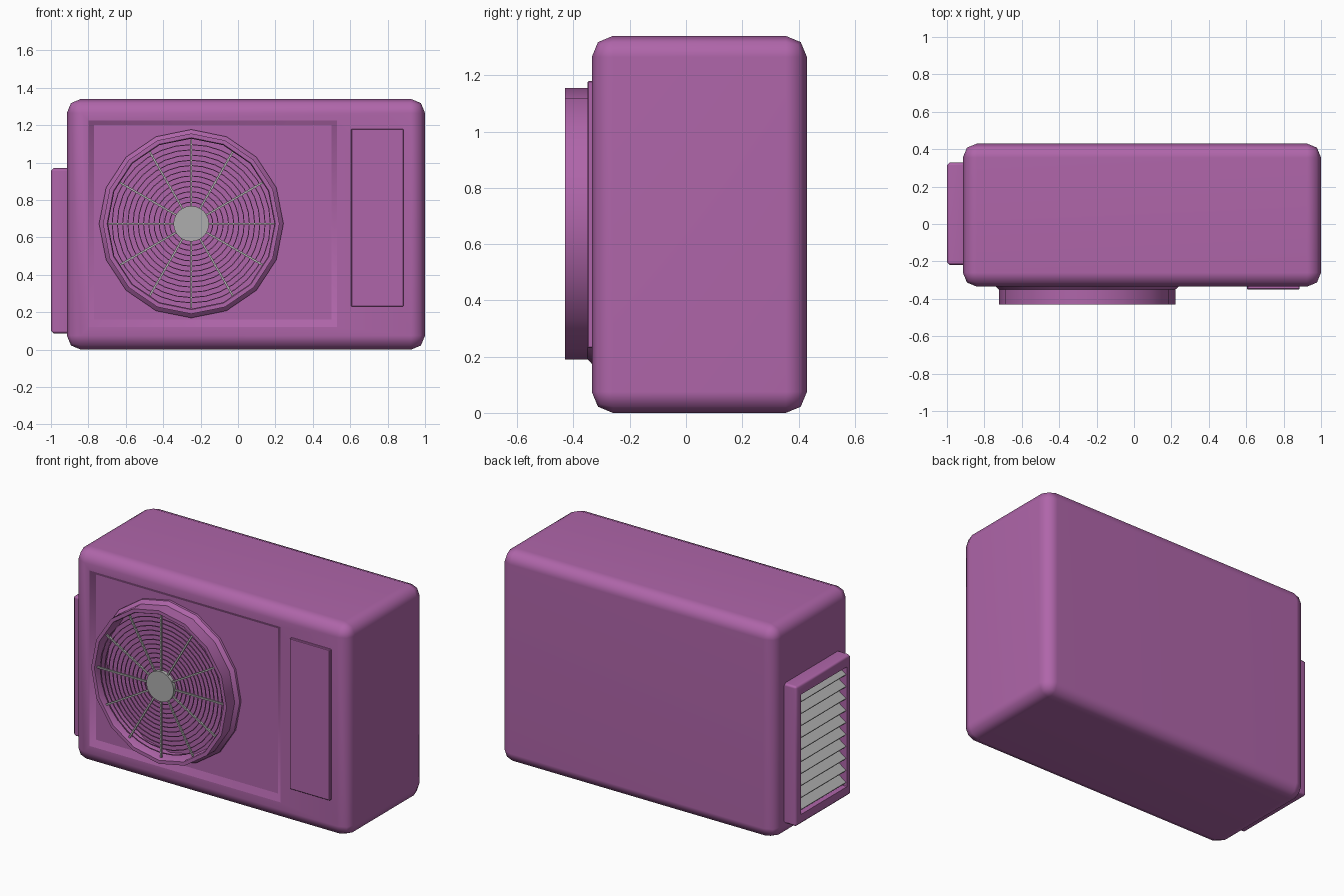
import bpy, bmesh
from math import sin, cos, pi, radians
from mathutils import Matrix, Vector

if "Cube" in bpy.data.objects:
    bpy.data.objects.remove(bpy.data.objects["Cube"])


def paint(name, rgb):
    m = bpy.data.materials.new(name)
    m.diffuse_color = (*rgb, 1)
    m.use_nodes = True
    m.node_tree.nodes["Principled BSDF"].inputs["Base Color"].default_value = m.diffuse_color
    return m


purple = paint("purple_paint", (0.43, 0.131, 0.40))
grey = paint("grey_metal", (0.42, 0.42, 0.42))


def finish(bm, name, mat, angle=50):
    """Mark sharp edges, shade smooth and link the object."""
    bmesh.ops.recalc_face_normals(bm, faces=bm.faces)
    for e in bm.edges:
        if e.calc_face_angle(0) > radians(angle):
            e.smooth = False
    for f in bm.faces:
        f.smooth = True
    me = bpy.data.meshes.new(name)
    bm.to_mesh(me)
    bm.free()
    me.materials.append(mat)
    ob = bpy.data.objects.new(name, me)
    bpy.context.collection.objects.link(ob)
    return ob


def weight_normals(ob):
    """Keep the large faces flat-looking beside smooth bevels."""
    ob.modifiers.new("weighted", 'WEIGHTED_NORMAL').keep_sharp = True


def add_box(bm, lo, hi, matrix=Matrix()):
    lo, hi = Vector(lo), Vector(hi)
    m = matrix @ Matrix.Translation((lo + hi) / 2) @ Matrix.Diagonal((hi - lo).to_4d())
    bmesh.ops.create_cube(bm, size=1, matrix=m)


def bevelled_box(lo, hi, width, segments):
    bm = bmesh.new()
    add_box(bm, lo, hi)
    bmesh.ops.bevel(bm, geom=bm.edges[:], offset=width, segments=segments,
                    profile=0.5, affect='EDGES')
    return bm


def inset_to(bm, face, lo, hi):
    """Inset a four-sided face and snap its corners to the given rectangle."""
    bmesh.ops.inset_individual(bm, faces=[face], thickness=0.02)
    mid = face.calc_center_median()
    for v in face.verts:
        v.co = [lo[i] if c < mid[i] or lo[i] == hi[i] else hi[i]
                for i, c in enumerate(v.co)]
    for e in face.edges:
        e.smooth = False


def add_lathe(bm, profile, sides, centre, zscale=1.0):
    """Spin a closed (radius, y) profile about an axis along y."""
    loops = []
    for i in range(sides):
        a = 2 * pi * i / sides
        loops.append([bm.verts.new((centre[0] + r * cos(a), y,
                                    centre[1] + r * sin(a) * zscale)) for r, y in profile])
    n = len(profile)
    for i in range(sides):
        p, q = loops[i], loops[(i + 1) % sides]
        for j in range(n):
            k = (j + 1) % n
            bm.faces.new((p[j], p[k], q[k], q[j]))


# Casing with a shallow sloped recess in the front
bm = bevelled_box((-0.915, -0.335, 0), (1, 0.43, 1.34), 0.075, 2)
front = min(bm.faces, key=lambda f: f.calc_center_median().y)
inset_to(bm, front, (-0.8, -0.335, 0.12), (0.53, -0.335, 1.225))
inset_to(bm, front, (-0.77, -0.315, 0.16), (0.5, -0.315, 1.2))
weight_normals(finish(bm, "casing", purple))

# Service cover on the right of the front
bm = bevelled_box((0.605, -0.35, 0.23), (0.885, -0.32, 1.18), 0.004, 1)
weight_normals(finish(bm, "service_cover", purple, 30))

# Fan shroud: 16-sided ring with a flared foot
FAN = (-0.25, 0.673)
bm = bmesh.new()
add_lathe(bm, [(0.493, -0.31), (0.493, -0.33), (0.472, -0.35), (0.472, -0.43),
               (0.45, -0.43), (0.445, -0.42), (0.445, -0.31)], 16, FAN, 1.022)
finish(bm, "fan_shroud", purple, 35)

# Concentric guard wires
bm = bmesh.new()
for i in range(12):
    r = 0.115 + i * 0.028
    add_lathe(bm, [(r - 0.0025, -0.407), (r + 0.0025, -0.407),
                   (r + 0.0025, -0.402), (r - 0.0025, -0.402)], 32, FAN)
finish(bm, "guard_wires", purple)

# Radial spokes
bm = bmesh.new()
for i in range(12):
    turn = Matrix.Translation((FAN[0], 0, FAN[1])) @ Matrix.Rotation(i * pi / 6, 4, 'Y')
    add_box(bm, (0.08, -0.411, -0.005), (0.45, -0.4, 0.005), turn)
finish(bm, "guard_spokes", grey)

# Hub disc
bm = bmesh.new()
bmesh.ops.create_cone(bm, cap_ends=True, segments=24, radius1=0.095, radius2=0.095,
                      depth=0.025, matrix=Matrix.Translation((FAN[0], -0.407, FAN[1]))
                      @ Matrix.Rotation(pi / 2, 4, 'X'))
finish(bm, "guard_hub", grey)

# Side vent frame with a recessed opening on its outer face
bm = bevelled_box((-1, -0.22, 0.085), (-0.88, 0.33, 0.97), 0.015, 1)
side = min(bm.faces, key=lambda f: f.calc_center_median().x)
inset_to(bm, side, (-1, -0.175, 0.15), (-1, 0.285, 0.905))
inset_to(bm, side, (-0.93, -0.175, 0.15), (-0.93, 0.285, 0.905))
weight_normals(finish(bm, "vent_frame", purple))

# Tilted louvres, sloping down towards the outside
bm = bmesh.new()
for i in range(10):
    z = 0.19 + i * 0.0755
    tilt = Matrix.Translation((-0.961, 0.055, z)) @ Matrix.Rotation(radians(-35), 4, 'Y')
    add_box(bm, (-0.034, -0.232, -0.006), (0.034, 0.232, 0.006), tilt)
finish(bm, "vent_louvres", grey)
